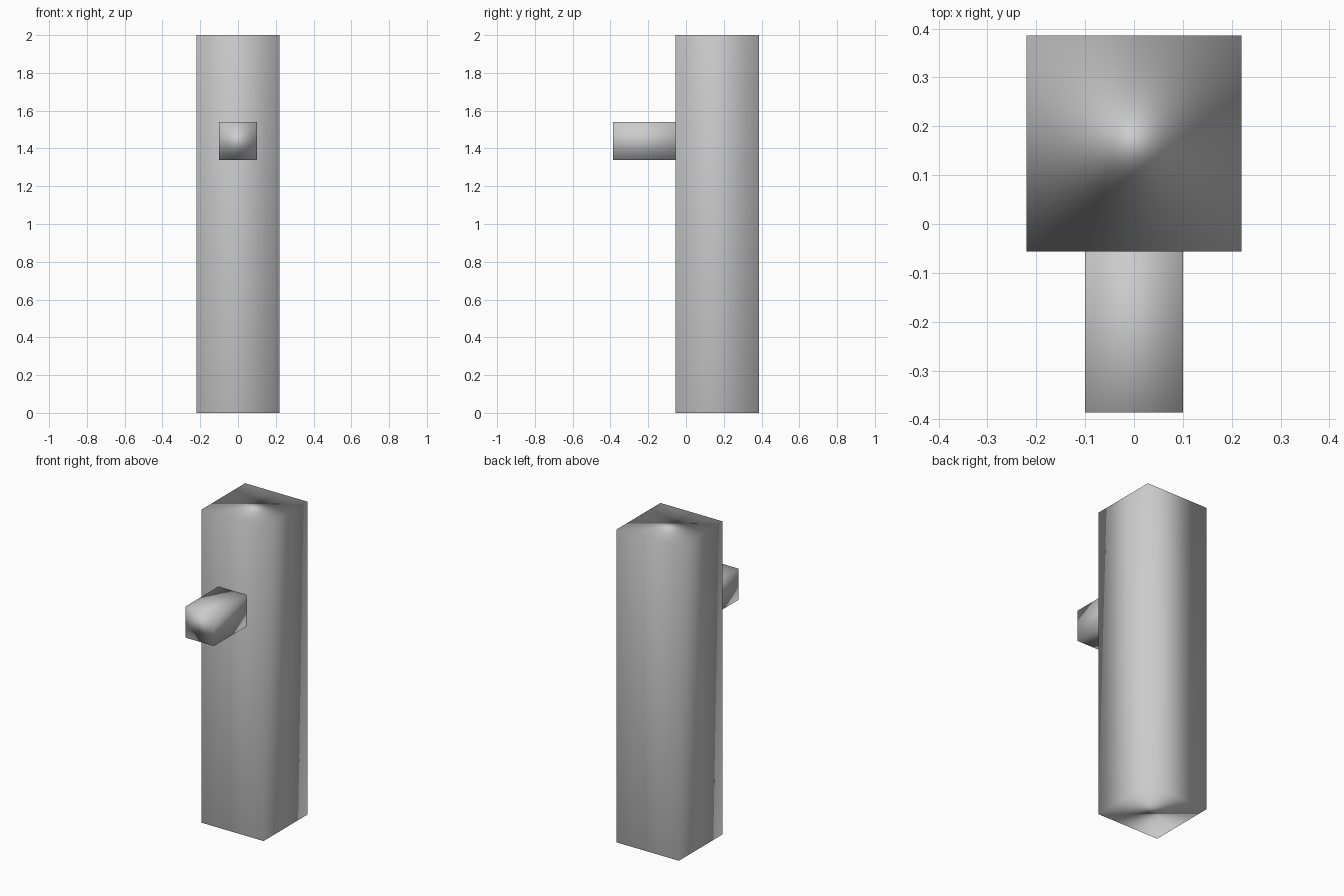
import bpy

# Remove the default cube if present
default = bpy.data.objects.get("Cube")
if default:
    bpy.data.objects.remove(default, do_unlink=True)

# Single plain grey
grey = bpy.data.materials.new("plain grey")
grey.use_nodes = True
colour = (0.6, 0.6, 0.6, 1)
grey.diffuse_color = colour
grey.node_tree.nodes["Principled BSDF"].inputs["Base Color"].default_value = colour


def block(name, low, high):
    """Smooth-shaded box spanning two opposite corners."""
    centre = [(a + b) / 2 for a, b in zip(low, high)]
    bpy.ops.mesh.primitive_cube_add(size=1, location=centre)
    ob = bpy.context.object
    ob.name = ob.data.name = name
    ob.scale = [b - a for a, b in zip(low, high)]
    bpy.ops.object.transform_apply(location=False, rotation=False, scale=True)
    ob.data.materials.append(grey)
    bpy.ops.object.shade_smooth()
    # Large faces dominate the corner normals
    weighted = ob.modifiers.new("area normals", "WEIGHTED_NORMAL")
    weighted.mode = "FACE_AREA"
    return ob


# Tall square post
block("post", (-0.22, -0.056, 0), (0.22, 0.386, 2))

# Square peg projecting from the front of the post
block("front_peg", (-0.1, -0.386, 1.34), (0.1, -0.056, 1.54))
